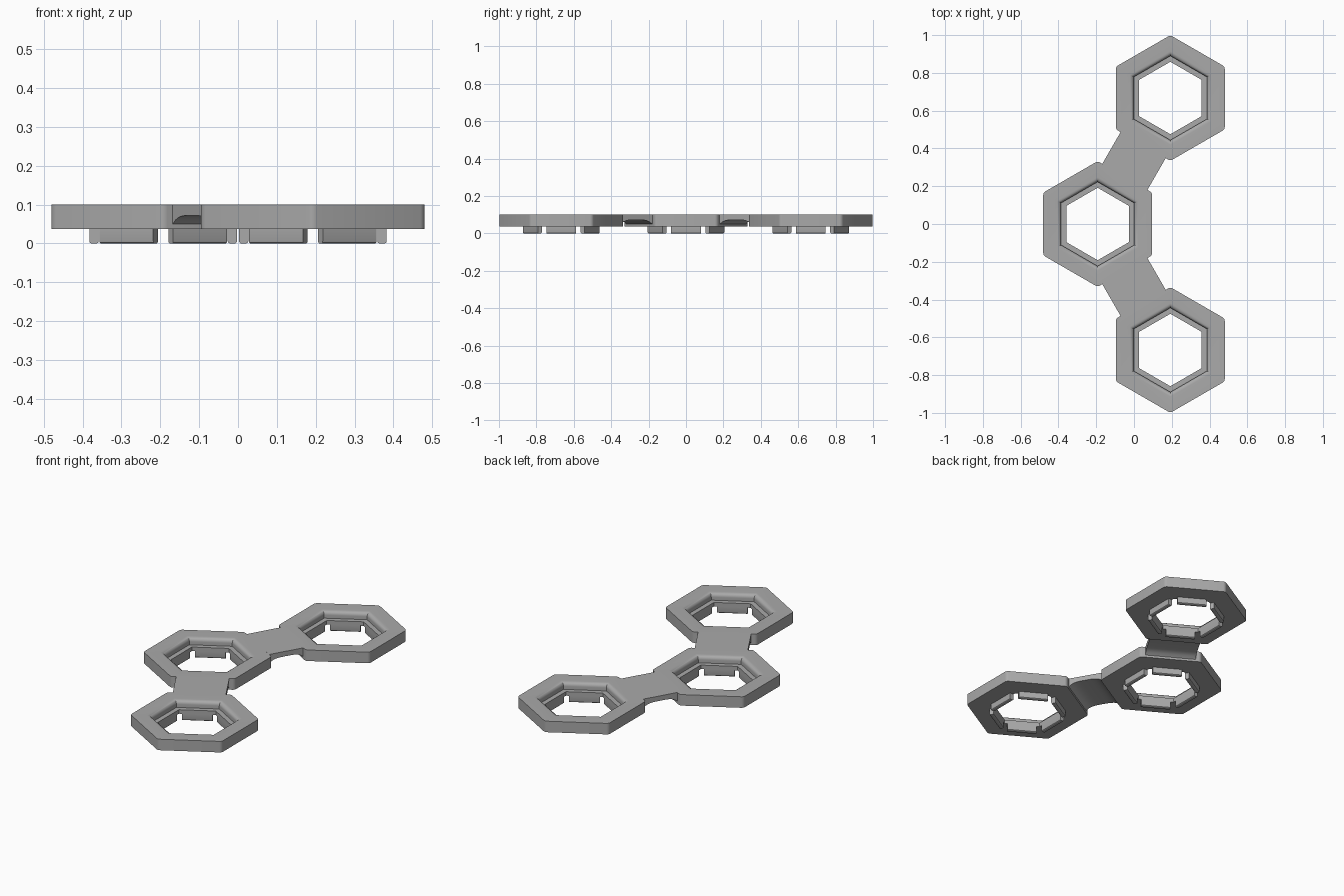
import bpy, bmesh, math
from mathutils import Matrix, Vector

if "Cube" in bpy.data.objects:
    bpy.data.objects.remove(bpy.data.objects["Cube"])

TOP, BASE, LIP = 0.1, 0.037, 0.06        # heights of plate top, plate base, inner ledge
OUTER, HOLE, INNER = 0.288, 0.193, 0.166  # apothems of rim, opening, ledge
FILLET = 0.022
CX, CY = 0.1925, 0.667
CENTRES = {"front": (CX, -CY), "middle": (-CX, 0), "back": (CX, CY)}

grey = bpy.data.materials.new("plain grey")
grey.use_nodes = True
colour = (0.4, 0.4, 0.4, 1)
grey.diffuse_color = colour
grey.node_tree.nodes["Principled BSDF"].inputs["Base Color"].default_value = colour


def finish(name, bm, matrix):
    bmesh.ops.recalc_face_normals(bm, faces=bm.faces)
    mesh = bpy.data.meshes.new(name)
    bm.to_mesh(mesh)
    bm.free()
    mesh.materials.append(grey)
    obj = bpy.data.objects.new(name, mesh)
    bpy.context.collection.objects.link(obj)
    obj.matrix_world = matrix
    bpy.ops.object.select_all(action="DESELECT")
    obj.select_set(True)
    bpy.context.view_layer.objects.active = obj
    bpy.ops.object.shade_smooth_by_angle(angle=math.radians(30))
    return obj


def hex_ring(name, matrix):
    """Sweep a closed wall profile around six corners."""
    profile = [(OUTER, BASE), (OUTER, TOP)]
    for i in range(7):
        a = math.radians(15 * i)
        profile.append((HOLE + FILLET - FILLET * math.sin(a),
                        TOP - FILLET + FILLET * math.cos(a)))
    profile += [(HOLE, LIP), (INNER, LIP), (INNER, BASE)]
    bm = bmesh.new()
    loops = []
    for k in range(6):
        a = math.radians(30 + 60 * k)
        loops.append([bm.verts.new((r / math.cos(math.pi / 6) * math.cos(a),
                                    r / math.cos(math.pi / 6) * math.sin(a), z))
                      for r, z in profile])
    n = len(profile)
    for k in range(6):
        p, q = loops[k], loops[(k + 1) % 6]
        for j in range(n):
            m = (j + 1) % n
            bm.faces.new((p[j], q[j], q[m], p[m]))
    # slightly rounded outer corners
    corners = [bm.edges.get((p[0], p[1])) for p in loops]
    bmesh.ops.bevel(bm, geom=corners, offset=0.012, segments=4,
                    profile=0.5, affect="EDGES")
    finish(name, bm, matrix)


def clip_tab(name, matrix):
    """Short wall hanging under one side of the opening."""
    bm = bmesh.new()
    bmesh.ops.create_cube(bm, size=1)
    width = 0.024
    bmesh.ops.scale(bm, vec=Vector((width, 0.16, BASE)), verts=bm.verts)
    bmesh.ops.translate(bm, vec=Vector((INNER + width / 2, 0, BASE / 2)), verts=bm.verts)
    low = [e for e in bm.edges if all(v.co.z < 0.001 for v in e.verts)
           and abs(e.verts[0].co.x - e.verts[1].co.x) < 0.001]
    bmesh.ops.bevel(bm, geom=low, offset=0.006, segments=3, profile=0.5, affect="EDGES")
    finish(name, bm, matrix)


def bridge(name, start, end):
    """Thin link with an arched underside."""
    a, b = Vector((*start, 0)), Vector((*end, 0))
    half = (b - a).length / 2 - OUTER
    steps = 12
    bm = bmesh.new()
    rows = []
    for i in range(steps + 1):
        t = 2 * i / steps - 1
        low = 0.072 - 0.022 * t ** 4
        rows.append([bm.verts.new((t * half, y, z)) for y, z in
                     ((-0.138, low), (0.138, low), (0.138, TOP), (-0.138, TOP))])
    for p, q in zip(rows, rows[1:]):
        for j in range(4):
            m = (j + 1) % 4
            bm.faces.new((p[j], p[m], q[m], q[j]))
    bm.faces.new(rows[0])
    bm.faces.new(rows[-1])
    d = b - a
    finish(name, bm, Matrix.Translation((a + b) / 2)
           @ Matrix.Rotation(math.atan2(d.y, d.x), 4, "Z"))


# Rings with their six tabs
for label, (x, y) in CENTRES.items():
    place = Matrix.Translation((x, y, 0))
    hex_ring(label + "_hex_ring", place)
    for k in range(6):
        clip_tab(f"{label}_clip_tab_{k + 1}",
                 place @ Matrix.Rotation(math.radians(60 * k), 4, "Z"))

# Links between neighbouring rings
bridge("front_bridge", CENTRES["middle"], CENTRES["front"])
bridge("back_bridge", CENTRES["middle"], CENTRES["back"])
